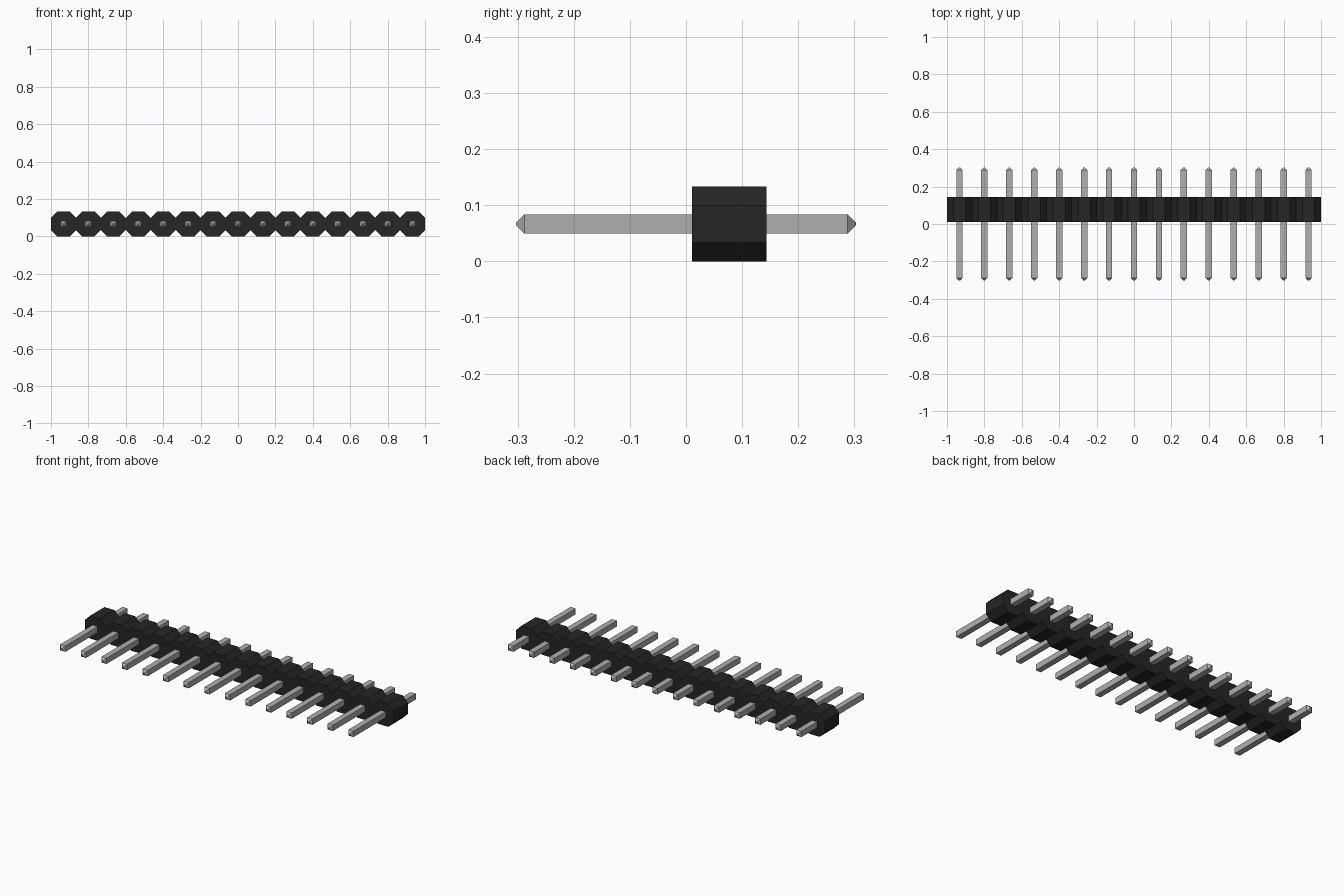
import bpy
import bmesh

cube = bpy.data.objects.get("Cube")
if cube:
    bpy.data.objects.remove(cube, do_unlink=True)

COUNT = 15
PITCH = 2 / COUNT
HALF = PITCH / 2          # half of one housing cell
FLAT = 0.033              # half length of a cell's straight sides
PIN = 0.017               # half width of a pin
TIP = 0.0025              # half width of a pin's blunt tip
BODY_Y = 0.077            # middle of the housing


def material(name, value):
    mat = bpy.data.materials.new(name)
    mat.use_nodes = True
    colour = (value, value, value, 1)
    mat.diffuse_color = colour
    bsdf = next(n for n in mat.node_tree.nodes if n.type == 'BSDF_PRINCIPLED')
    bsdf.inputs["Base Color"].default_value = colour
    return mat


def finish_mesh(bm, name, mat):
    bmesh.ops.recalc_face_normals(bm, faces=bm.faces)
    mesh = bpy.data.meshes.new(name)
    bm.to_mesh(mesh)
    bm.free()
    mesh.materials.append(mat)
    return mesh


def add_object(name, mesh, location):
    obj = bpy.data.objects.new(name, mesh)
    obj.location = location
    bpy.context.collection.objects.link(obj)
    return obj


black = material("black plastic", 0.019)
grey = material("grey metal", 0.43)
centres = [(i - (COUNT - 1) / 2) * PITCH for i in range(COUNT)]

# Housing: a row of joined octagons, thickened along y
octagon = [(-FLAT, -HALF), (FLAT, -HALF), (HALF, -FLAT), (HALF, FLAT),
           (FLAT, HALF), (-FLAT, HALF), (-HALF, FLAT), (-HALF, -FLAT)]
bm = bmesh.new()
for cx in centres:
    bm.faces.new([bm.verts.new((cx + x, 0, z)) for x, z in octagon])
bmesh.ops.remove_doubles(bm, verts=bm.verts, dist=0.0005)
housing = add_object("housing", finish_mesh(bm, "housing", black), (0, BODY_Y, HALF))
solid = housing.modifiers.new("thickness", 'SOLIDIFY')
solid.thickness = PITCH
solid.offset = 0

# Pin: square bar with both ends tapered
bm = bmesh.new()
rings = []
for y, r in [(-0.303, TIP), (-0.288, PIN), (0.288, PIN), (0.303, TIP)]:
    rings.append([bm.verts.new((x * r, y, z * r))
                  for x, z in ((-1, -1), (1, -1), (1, 1), (-1, 1))])
for a, b in zip(rings, rings[1:]):
    for i in range(4):
        j = (i + 1) % 4
        bm.faces.new((a[i], a[j], b[j], b[i]))
bm.faces.new(rings[0])
bm.faces.new(rings[-1])
pin_mesh = finish_mesh(bm, "pin", grey)

# One pin through the middle of each cell
for i, cx in enumerate(centres):
    add_object(f"pin_{i + 1:02d}", pin_mesh, (cx, 0, HALF))
